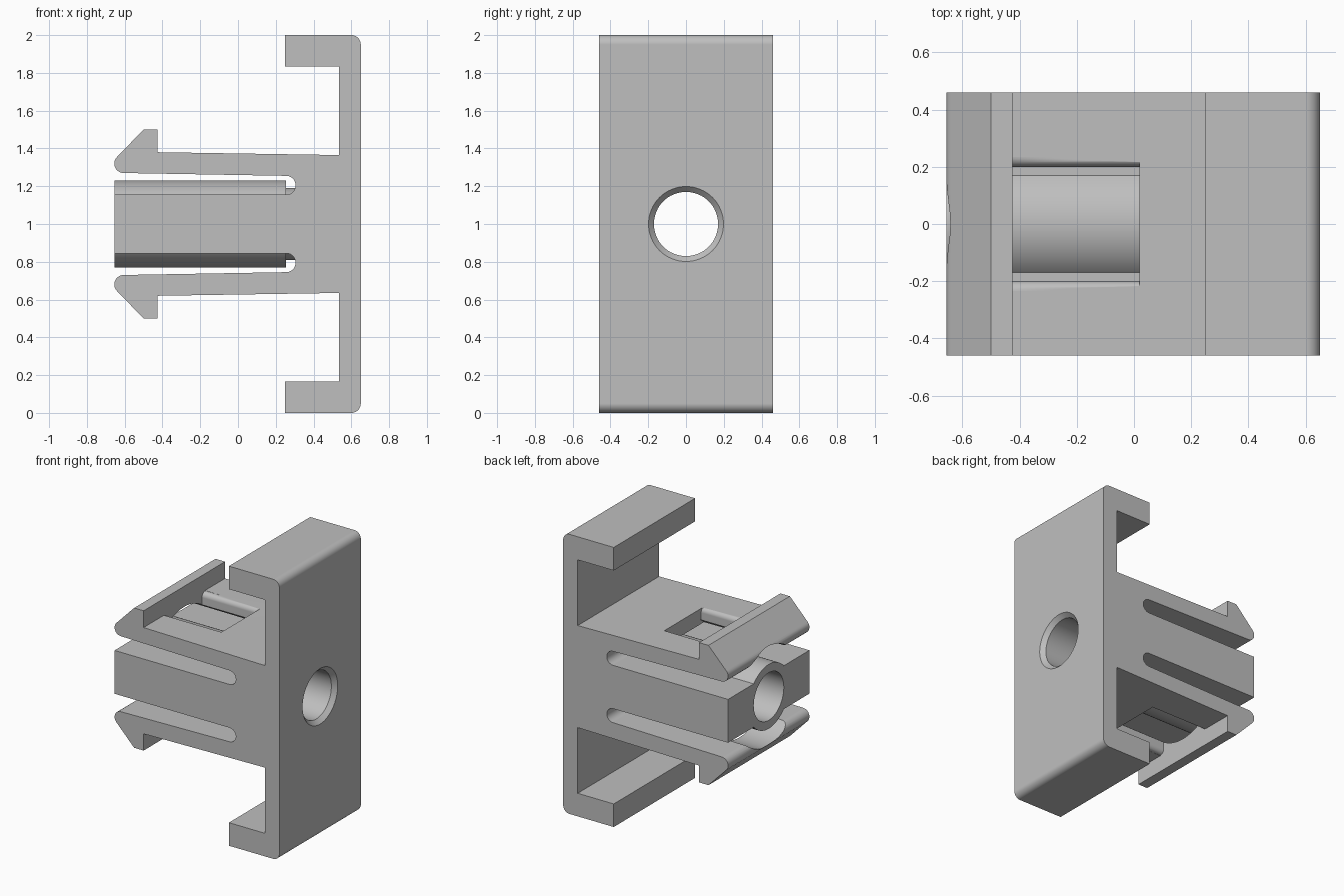
import bpy, bmesh, math

cube = bpy.data.objects.get("Cube")
if cube:
    bpy.data.objects.remove(cube, do_unlink=True)

plastic = bpy.data.materials.new("grey plastic")
plastic.use_nodes = True
grey = (0.52, 0.52, 0.52, 1)
plastic.diffuse_color = grey
plastic.node_tree.nodes["Principled BSDF"].inputs["Base Color"].default_value = grey

DEPTH = 0.46      # half depth of the clip
MID = 1.0         # height of the symmetry plane and bore axis


def arc(cx, cy, r, start, end, steps=10):
    """Points along a circular arc, angles in degrees."""
    angles = [math.radians(start + (end - start) * i / steps) for i in range(steps + 1)]
    return [(cx + r * math.cos(a), cy + r * math.sin(a)) for a in angles]


def make_object(name, bm):
    bmesh.ops.recalc_face_normals(bm, faces=bm.faces)
    mesh = bpy.data.meshes.new(name)
    bm.to_mesh(mesh)
    bm.free()
    mesh.materials.append(plastic)
    obj = bpy.data.objects.new(name, mesh)
    bpy.context.collection.objects.link(obj)
    return obj


def prism(name, points, offset):
    """Extrude a closed loop of 3D points by an offset vector."""
    bm = bmesh.new()
    face = bm.faces.new([bm.verts.new(p) for p in points])
    extruded = bmesh.ops.extrude_face_region(bm, geom=[face])["geom"]
    bmesh.ops.translate(bm, vec=offset, verts=[v for v in extruded if isinstance(v, bmesh.types.BMVert)])
    return make_object(name, bm)


def lathe(name, profile, sides=64):
    """Revolve (x, radius) pairs round the bore axis and cap the ends."""
    bm = bmesh.new()
    rings = []
    for x, r in profile:
        rings.append([bm.verts.new((x, py, pz))
                      for py, pz in arc(0, MID, r, 0, 360, sides)[:-1]])
    for a, b in zip(rings, rings[1:]):
        for i in range(sides):
            j = (i + 1) % sides
            bm.faces.new((a[i], a[j], b[j], b[i]))
    bm.faces.new(rings[0])
    bm.faces.new(rings[-1])
    return make_object(name, bm)


def combine(target, tool, operation):
    """Apply a boolean and discard the tool."""
    tool.hide_render = True
    mod = target.modifiers.new(operation, "BOOLEAN")
    mod.operation = operation
    mod.solver = "EXACT"
    mod.object = tool
    bpy.ops.object.select_all(action="DESELECT")
    bpy.context.view_layer.objects.active = target
    target.select_set(True)
    bpy.ops.object.modifier_apply(modifier=mod.name)
    bpy.data.objects.remove(tool, do_unlink=True)


# Clip body: upper half outline (back plate, lip, hooked arm, slot), then mirrored
upper = arc(0.6, 1.95, 0.05, 0, 90)
upper += [(0.25, 2), (0.25, 1.835), (0.535, 1.835), (0.535, 1.365),
          (-0.425, 1.38), (-0.425, 1.5), (-0.5, 1.5)]
upper += arc(-0.605, 1.32, 0.05, 135, 270)
upper += arc(0.255, 1.205, 0.05, 90, -90, 16)
upper += [(-0.655, 1.155)]
outline = upper + [(x, 2 * MID - z) for x, z in reversed(upper)]
body = prism("clip_body", [(x, -DEPTH, z) for x, z in outline], (0, 2 * DEPTH, 0))

# Curved relief and round-edged window in each arm
relief_edge = math.degrees(math.asin(0.2 / 0.353))
relief = arc(0, 0, 0.353, relief_edge, 180 - relief_edge, 32)
side = [(0.2, 0.2)] + arc(0.235, 0.343, 0.035, 180, 90, 8) + [(0.235, 0.45)]
window = side + [(-y, z) for y, z in reversed(side)]
for sign in (1, -1):
    for name, shape, start, end in (("relief_cutter", relief, -0.7, 0.025),
                                    ("window_cutter", window, -0.425, 0.02)):
        cutter = prism(name, [(start, y, MID + sign * z) for y, z in shape], (end - start, 0, 0))
        combine(body, cutter, "DIFFERENCE")

# Tubular boss through the central block, with a narrower collar at its root
boss = lathe("screw_boss", [(-0.655, 0.23), (0.255, 0.23), (0.255, 0.19), (0.35, 0.19)])
combine(body, boss, "UNION")

# Bore with a countersunk mouth in the back plate
bore = lathe("bore_cutter", [(-0.75, 0.17), (0.62, 0.17), (0.66, 0.208)])
combine(body, bore, "DIFFERENCE")

# Smooth curved surfaces, crisp edges
bpy.context.view_layer.objects.active = body
body.select_set(True)
bpy.ops.object.shade_smooth_by_angle(angle=math.radians(30))
weighted = body.modifiers.new("weighted_normals", "WEIGHTED_NORMAL")
weighted.keep_sharp = True
